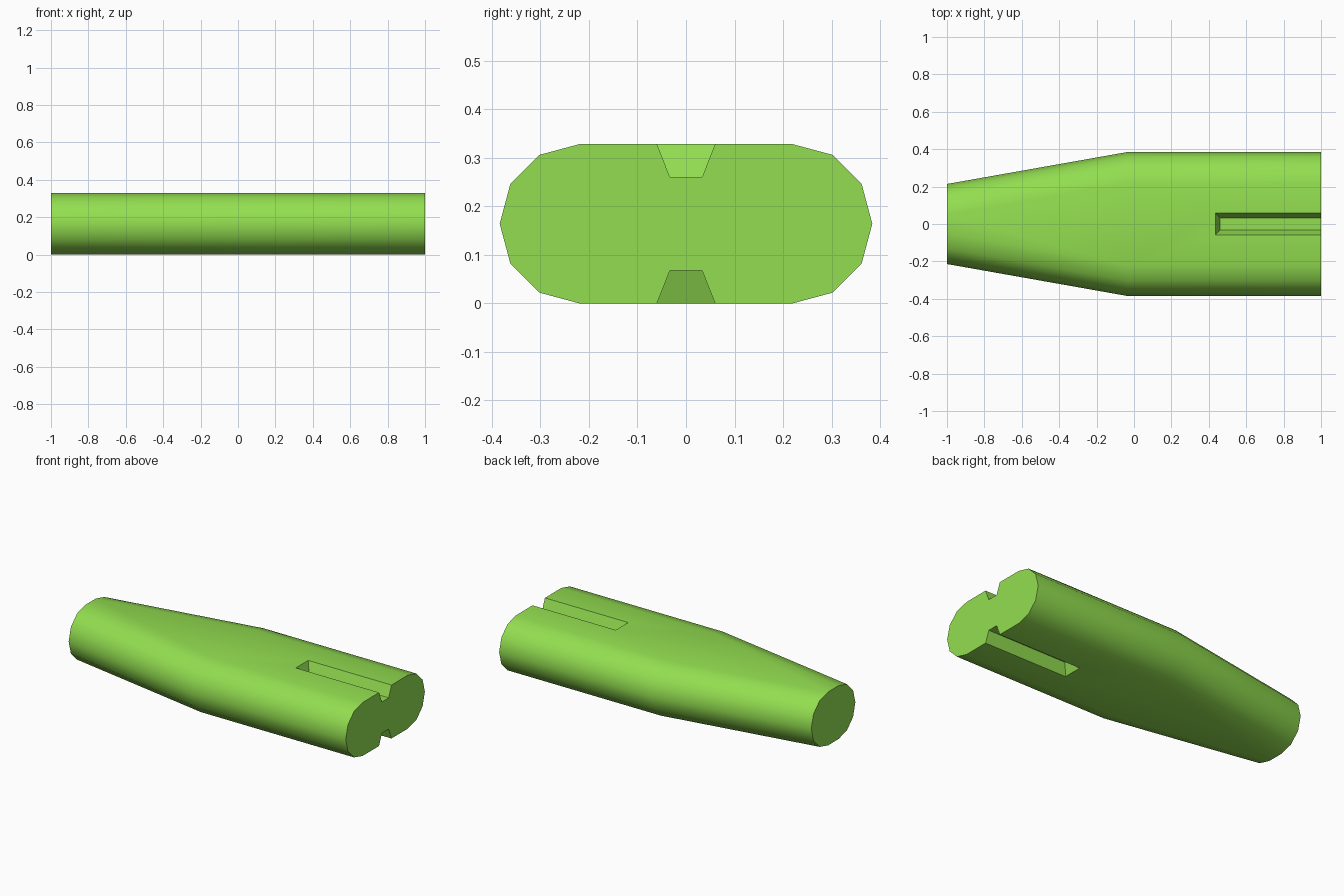
import bpy
import bmesh
import math

if "Cube" in bpy.data.objects:
    bpy.data.objects.remove(bpy.data.objects["Cube"])

R = 0.164          # radius of the rounded sides
lime = bpy.data.materials.new("lime green")
lime.diffuse_color = (0.29, 0.73, 0.08, 1)
lime.use_nodes = True
lime.node_tree.nodes["Principled BSDF"].inputs["Base Color"].default_value = lime.diffuse_color


def section(offset):
    """Stadium outline: two half 12-gons pushed apart by offset."""
    pts = []
    for side in (1, -1):
        for i in range(7):
            a = math.radians(-90 + 30 * i)
            pts.append((side * (offset + R * math.cos(a)), R + side * R * math.sin(a)))
    return pts


def loft(bm, rings):
    """Join rings of points into a closed solid."""
    loops = [[bm.verts.new(p) for p in ring] for ring in rings]
    n = len(loops[0])
    for a, b in zip(loops, loops[1:]):
        for i in range(n):
            j = (i + 1) % n
            bm.faces.new((a[i], a[j], b[j], b[i]))
    bm.faces.new(loops[0])
    bm.faces.new(loops[-1])


def finish(name, bm):
    bmesh.ops.recalc_face_normals(bm, faces=bm.faces[:])
    mesh = bpy.data.meshes.new(name)
    bm.to_mesh(mesh)
    bm.free()
    mesh.materials.append(lime)
    obj = bpy.data.objects.new(name, mesh)
    bpy.context.collection.objects.link(obj)
    return obj


# Tapered body: narrow end, shoulder, wide end
bm = bmesh.new()
loft(bm, [[(x, y, z) for y, z in section(off)]
          for x, off in ((-1, 0.05), (-0.04, 0.22), (1, 0.22))])
body = finish("body", bm)

# Slot cutters, top and bottom, with sloping walls and inner end
bm = bmesh.new()
for s in (1, -1):
    rings = []
    for x, half, depth in ((0.46, 0.033, 0.068), (0.422, 0.0735, -0.034)):
        z = R + s * (R - depth)
        rings.append([(x, -half, z), (1.1, -half, z), (1.1, half, z), (x, half, z)])
    loft(bm, rings)
cutter = finish("slot_cutter", bm)
cutter.hide_render = True

# Cut the slots, then smooth the rounded sides
bpy.context.view_layer.objects.active = body
body.select_set(True)
mod = body.modifiers.new("slots", 'BOOLEAN')
mod.operation = 'DIFFERENCE'
mod.solver = 'EXACT'
mod.object = cutter
bpy.ops.object.modifier_apply(modifier=mod.name)
bpy.data.objects.remove(cutter)
bpy.ops.object.shade_smooth_by_angle(angle=math.radians(35))
